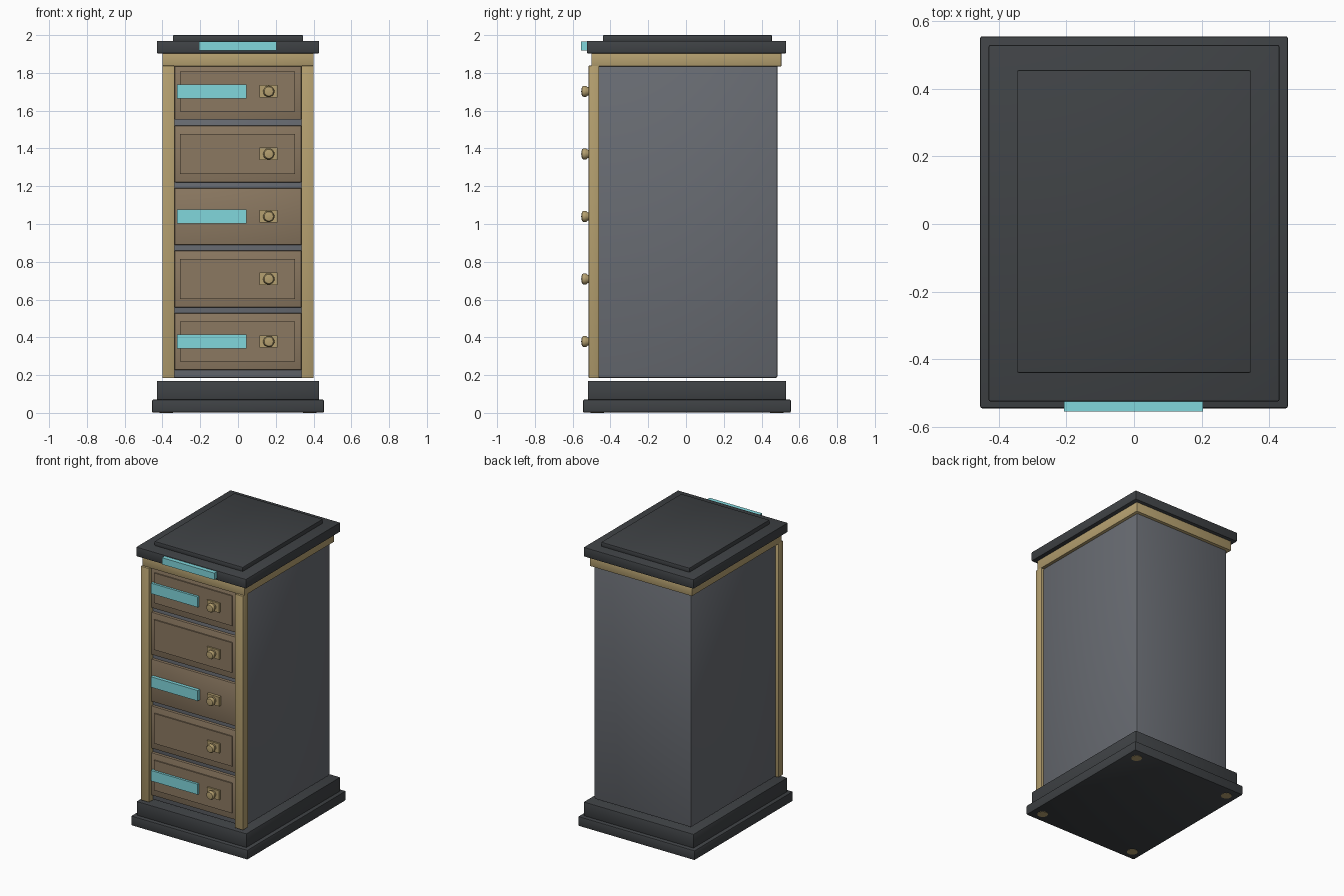
import bpy
import bmesh
from math import pi, radians
from mathutils import Matrix, Vector

default = bpy.data.objects.get("Cube")
if default:
    bpy.data.objects.remove(default, do_unlink=True)


def material(name, color):
    mat = bpy.data.materials.new(name)
    mat.use_nodes = True
    rgba = (*color, 1.0)
    mat.diffuse_color = rgba
    mat.node_tree.nodes["Principled BSDF"].inputs["Base Color"].default_value = rgba
    return mat


charcoal = material("charcoal", (0.05, 0.055, 0.06))
grey = material("slate_grey", (0.14, 0.15, 0.17))
gold = material("pale_gold", (0.46, 0.35, 0.16))
wood = material("brown_wood", (0.26, 0.19, 0.12))
cyan = material("cyan", (0.22, 0.68, 0.72))


def finish(name, bm, mat, smooth=False):
    mesh = bpy.data.meshes.new(name)
    bmesh.ops.recalc_face_normals(bm, faces=bm.faces)
    bm.to_mesh(mesh)
    bm.free()
    mesh.materials.append(mat)
    obj = bpy.data.objects.new(name, mesh)
    bpy.context.collection.objects.link(obj)
    if smooth:
        bpy.ops.object.select_all(action="DESELECT")
        obj.select_set(True)
        bpy.context.view_layer.objects.active = obj
        bpy.ops.object.shade_smooth_by_angle(angle=radians(40))
    return obj


def box(name, x, y, z, mat, bevel=0.0, segments=2):
    """Box from (min, max) pairs along each axis."""
    low, high = (Vector(corner) for corner in zip(x, y, z))
    bm = bmesh.new()
    bmesh.ops.create_cube(bm, size=1)
    bmesh.ops.transform(bm, verts=bm.verts, matrix=Matrix.Translation((low + high) / 2)
                        @ Matrix.Diagonal((*(high - low), 1)))
    if bevel:
        bmesh.ops.bevel(bm, geom=bm.edges[:], offset=bevel, segments=segments,
                        profile=0.5, affect="EDGES")
    return finish(name, bm, mat, bool(bevel))


def lathe(name, profile, center, axis_turn, mat):
    """Spin (radius, height) points into a closed round part."""
    bm = bmesh.new()
    verts = [bm.verts.new((r, 0, h)) for r, h in profile]
    edges = [bm.edges.new(pair) for pair in zip(verts, verts[1:])]
    bmesh.ops.spin(bm, geom=verts + edges, axis=(0, 0, 1), cent=(0, 0, 0),
                   angle=2 * pi, steps=20, use_duplicate=False)
    bmesh.ops.remove_doubles(bm, verts=bm.verts, dist=1e-5)
    bmesh.ops.transform(bm, verts=bm.verts,
                        matrix=Matrix.Translation(center) @ Matrix.Rotation(axis_turn, 4, "X"))
    return finish(name, bm, mat, True)


# Stepped plinth and carcass
box("plinth_lower", (-0.455, 0.455), (-0.545, 0.555), (0.002, 0.07), charcoal, 0.006)
box("plinth_upper", (-0.43, 0.43), (-0.52, 0.53), (0.07, 0.17), charcoal, 0.006)
box("cabinet_body", (-0.38, 0.38), (-0.47, 0.485), (0.185, 1.84), grey, 0.012)

# Cornice and stepped top
box("cornice", (-0.4, 0.4), (-0.5, 0.505), (1.835, 1.905), gold, 0.003)
box("top_slab", (-0.43, 0.43), (-0.525, 0.53), (1.903, 1.97), charcoal, 0.006)
box("top_panel", (-0.345, 0.345), (-0.44, 0.455), (1.968, 2.0), charcoal, 0.004)
box("top_label", (-0.207, 0.204), (-0.555, -0.522), (1.918, 1.965), cyan)

# Front stiles and small feet
for side, label in ((-1, "right"), (1, "left")):
    box(f"{label}_stile", sorted((side * 0.335, side * 0.4)), (-0.515, -0.46),
        (0.185, 1.838), gold, 0.003)
    for y, end in ((-0.47, "front"), (0.48, "back")):
        lathe(f"{end}_{label}_foot", [(0, 0), (0.035, 0), (0.035, 0.02), (0, 0.02)],
              (side * 0.38, y, 0), 0, gold)

# Five drawers with knobs, every other one labelled
knob_profile = [(0, 0), (0.022, 0), (0.022, 0.025), (0.029, 0.034),
                (0.03, 0.046), (0.024, 0.056), (0, 0.06)]
for i in range(5):
    z = 0.378 + 0.331 * i
    box(f"drawer_front_{i + 1}", (-0.335, 0.335), (-0.49, -0.46),
        (z - 0.15, z + 0.15), wood, 0.003)
    if i != 2:
        box(f"drawer_panel_{i + 1}", (-0.307, 0.302), (-0.498, -0.485),
            (z - 0.106, z + 0.106), wood)
    box(f"knob_plate_{i + 1}", (0.114, 0.21), (-0.51, -0.485),
        (z - 0.033, z + 0.033), gold)
    lathe(f"knob_{i + 1}", knob_profile, (0.163, -0.495, z), pi / 2, gold)
    if i % 2 == 0:
        box(f"drawer_label_{i + 1}", (-0.322, 0.045), (-0.514, -0.485),
            (z - 0.037, z + 0.037), cyan)
